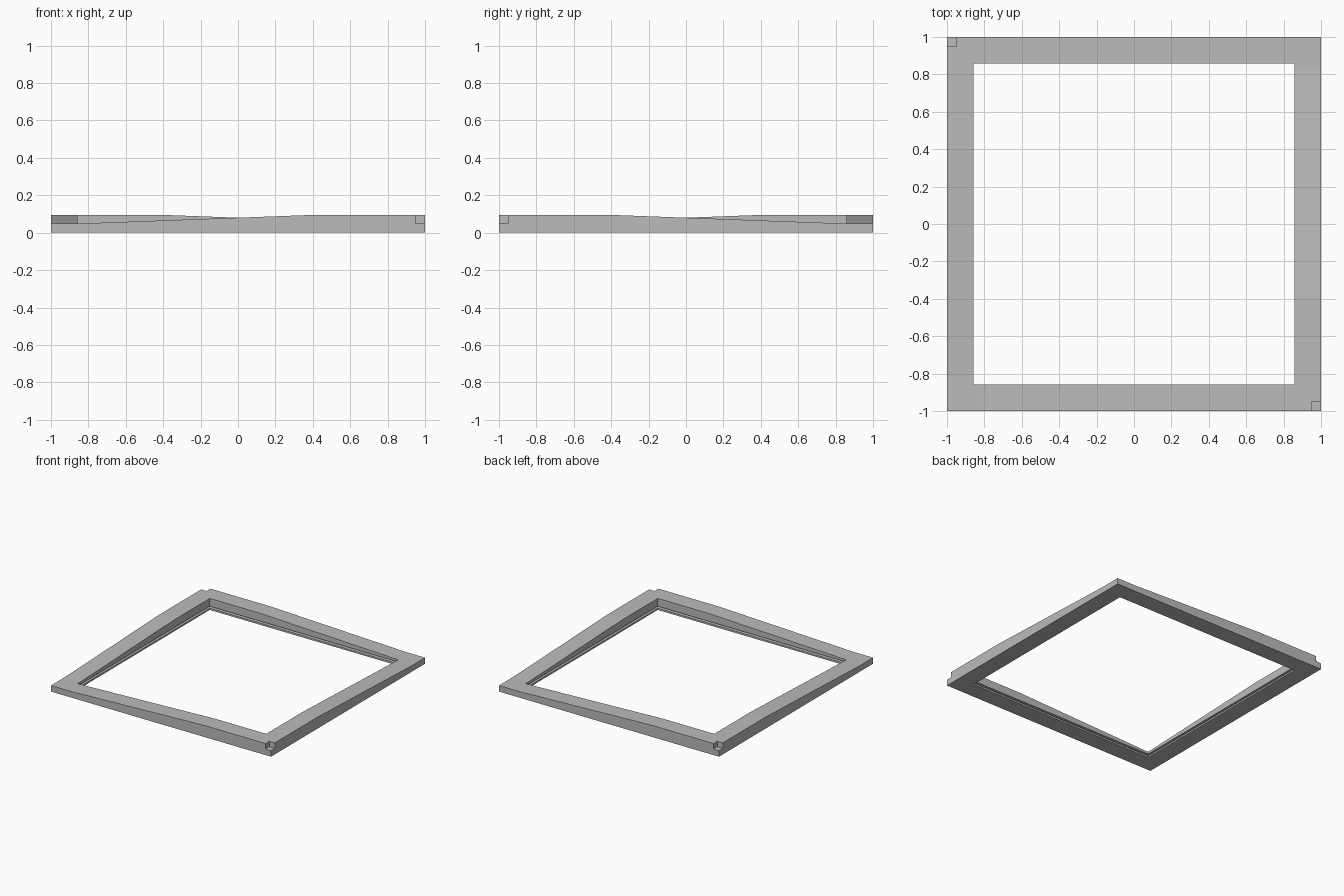
import bpy
import bmesh
from mathutils import Matrix, Vector

cube = bpy.data.objects.get("Cube")
if cube:
    bpy.data.objects.remove(cube, do_unlink=True)

OUTER, INNER = 1.0, 0.857        # half widths of frame and opening
LOW, HIGH = 0.05, 0.095          # heights of the low and high corners
RAMP_START, RAMP_END = -0.82, 0.4
GROOVE_BOTTOM, GROOVE_TOP, GROOVE_DEPTH = 0.014, 0.03, 0.03
NOTCH = 0.05

grey = bpy.data.materials.new("mid grey")
grey.use_nodes = True
grey.diffuse_color = (0.5, 0.5, 0.5, 1)
grey.node_tree.nodes["Principled BSDF"].inputs["Base Color"].default_value = (0.5, 0.5, 0.5, 1)


def profile(top):
    """Bar cross-section as (distance from centre, height), grooved inside."""
    deep = INNER + GROOVE_DEPTH
    return [(OUTER, 0), (OUTER, top), (INNER, top),
            (INNER, GROOVE_TOP), (deep, GROOVE_TOP),
            (deep, GROOVE_BOTTOM), (INNER, GROOVE_BOTTOM), (INNER, 0)]


# Cross-sections around the square: a mitred corner and two ramp ends per side
bm = bmesh.new()
sections = []
for side in range(4):
    turn = Matrix.Rotation(side * 1.5707963, 4, "Z")
    rising = side % 2 == 0
    first, last = (LOW, HIGH) if rising else (HIGH, LOW)
    ends = (RAMP_START, RAMP_END) if rising else (-RAMP_END, -RAMP_START)
    stations = [(None, first), (ends[0], first), (ends[1], last)]
    for along, top in stations:
        sections.append([
            bm.verts.new(turn @ Vector((-d if along is None else along, -d, z)))
            for d, z in profile(top)])

# Skin the sections into a closed loop
for i, ring in enumerate(sections):
    following = sections[(i + 1) % len(sections)]
    for j in range(len(ring)):
        k = (j + 1) % len(ring)
        bm.faces.new((ring[j], ring[k], following[k], following[j]))
bmesh.ops.recalc_face_normals(bm, faces=bm.faces)

mesh = bpy.data.meshes.new("frame")
bm.to_mesh(mesh)
bm.free()
mesh.materials.append(grey)
frame = bpy.data.objects.new("frame", mesh)
bpy.context.collection.objects.link(frame)

# Small square notches in the two high corners
for sign in (1, -1):
    bpy.ops.mesh.primitive_cube_add(
        size=2 * NOTCH, location=(sign * OUTER, -sign * OUTER, LOW + NOTCH))
    cutter = bpy.context.object
    cutter.name = "notch_cutter"
    cutter.hide_render = True
    cutter.data.materials.append(grey)
    cut = frame.modifiers.new("notch", "BOOLEAN")
    cut.operation = "DIFFERENCE"
    cut.solver = "EXACT"
    cut.object = cutter
    bpy.ops.object.select_all(action="DESELECT")
    frame.select_set(True)
    bpy.context.view_layer.objects.active = frame
    bpy.ops.object.modifier_apply(modifier=cut.name)
    bpy.data.objects.remove(cutter, do_unlink=True)
